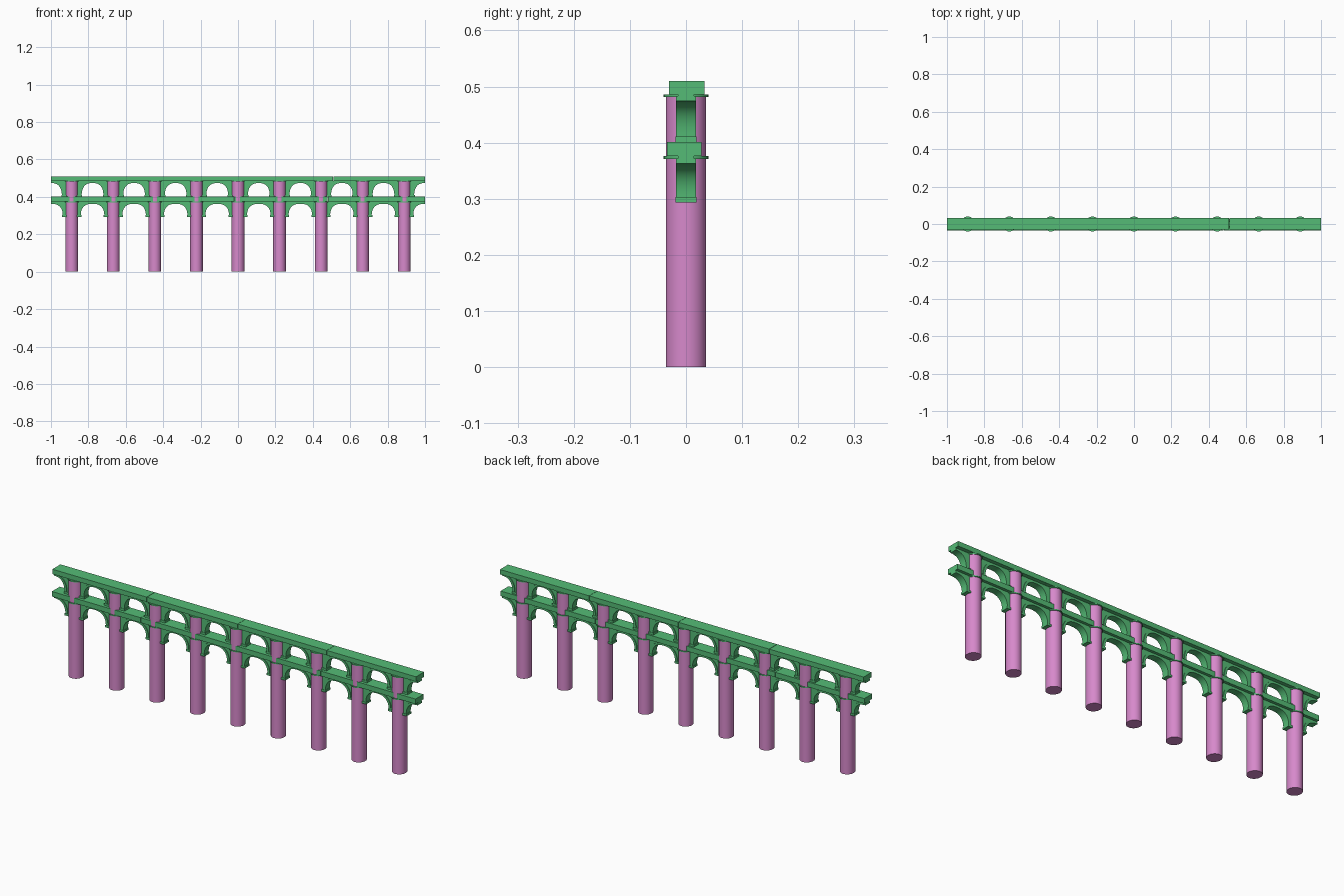
import bpy, bmesh, math
from mathutils import Matrix

cube = bpy.data.objects.get("Cube")
if cube:
    bpy.data.objects.remove(cube, do_unlink=True)


def material(name, rgb):
    m = bpy.data.materials.new(name)
    m.use_nodes = True
    m.diffuse_color = (*rgb, 1)
    m.node_tree.nodes["Principled BSDF"].inputs["Base Color"].default_value = (*rgb, 1)
    return m


GREEN = material("bridge green", (0.09, 0.50, 0.18))
PINK = material("pillar pink", (0.68, 0.25, 0.60))

BAY = 2 / 9
HALF = BAY / 2
PILLARS = [(i - 4) * BAY for i in range(9)]


def finish(bm, name, mat, smooth=False):
    bmesh.ops.recalc_face_normals(bm, faces=bm.faces)
    mesh = bpy.data.meshes.new(name)
    bm.to_mesh(mesh)
    bm.free()
    mesh.materials.append(mat)
    ob = bpy.data.objects.new(name, mesh)
    bpy.context.collection.objects.link(ob)
    if smooth:
        bpy.ops.object.select_all(action='DESELECT')
        ob.select_set(True)
        bpy.context.view_layer.objects.active = ob
        bpy.ops.object.shade_smooth_by_angle(angle=math.radians(35))
    return ob


def box(bm, x0, x1, y0, y1, z0, z1):
    mat = Matrix.Translation(((x0 + x1) / 2, (y0 + y1) / 2, (z0 + z1) / 2))
    bmesh.ops.create_cube(bm, size=1, matrix=mat @ Matrix.Diagonal((x1 - x0, y1 - y0, z1 - z0, 1)))


def cylinder(bm, x, rx, ry, z0, z1):
    mat = Matrix.Translation((x, 0, (z0 + z1) / 2)) @ Matrix.Diagonal((rx, ry, z1 - z0, 1))
    bmesh.ops.create_cone(bm, cap_ends=True, segments=32, radius1=1, radius2=1, depth=1, matrix=mat)


def prism(bm, outline, half_depth):
    """Extrude an x-z outline symmetrically along y."""
    face = bm.faces.new([bm.verts.new((x, -half_depth, z)) for x, z in outline])
    out = bmesh.ops.extrude_face_region(bm, geom=[face])
    verts = [v for v in out["geom"] if isinstance(v, bmesh.types.BMVert)]
    bmesh.ops.translate(bm, verts=verts, vec=(0, 2 * half_depth, 0))


def opening(a, h, z0, steps=14):
    """Half arch from crown to springing, as distance from the pillar axis."""
    pts = []
    for i in range(steps + 1):
        t = math.pi / 2 * i / steps
        pts.append((HALF - a * math.sin(t) ** 0.8, z0 + h * math.cos(t) ** 0.8 if i < steps else z0))
    return pts


# Pillars
bm = bmesh.new()
for x in PILLARS:
    cylinder(bm, x, 0.034, 0.036, 0, 0.482)
finish(bm, "pillars", PINK, True)


def tier(name, spring, crown, top, half_open, deck_top, y0, y1, joints):
    # Arch webs, raised ribs and feet
    bm = bmesh.new()
    inner = opening(half_open, crown - spring, spring)
    outer = opening(half_open + 0.012, crown - spring + 0.009, spring)
    for x in PILLARS:
        for side in (-1, 1):
            web = [(0, spring), (0, top), (HALF, top)] + inner
            prism(bm, [(x + side * u, z) for u, z in web], 0.014)
            rib = inner + outer[::-1]
            prism(bm, [(x + side * u, z) for u, z in rib], 0.0175)
        w = HALF - half_open + 0.003
        box(bm, x - w, x + w, -0.019, 0.019, spring - 0.004, spring + 0.006)
    finish(bm, name + "_arches", GREEN, True)

    # Thin round capitals under the deck
    bm = bmesh.new()
    for x in PILLARS:
        cylinder(bm, x, 0.038, 0.040, top - 0.005, top)
    finish(bm, name + "_capitals", GREEN, True)

    # Deck beams with fine joints
    bm = bmesh.new()
    ends = [-1] + joints + [1]
    for a, b in zip(ends, ends[1:]):
        box(bm, a, b - (0.0015 if b < 1 else 0), y0, y1, top, deck_top)
    finish(bm, name + "_deck", GREEN)


tier("lower", 0.297, 0.363, 0.376, 0.063, 0.401, -0.034, 0.028, [-0.51, -0.02, 0.48])
tier("upper", 0.405, 0.474, 0.486, 0.058, 0.510, -0.030, 0.033, [-0.48, 0.02, 0.51])
